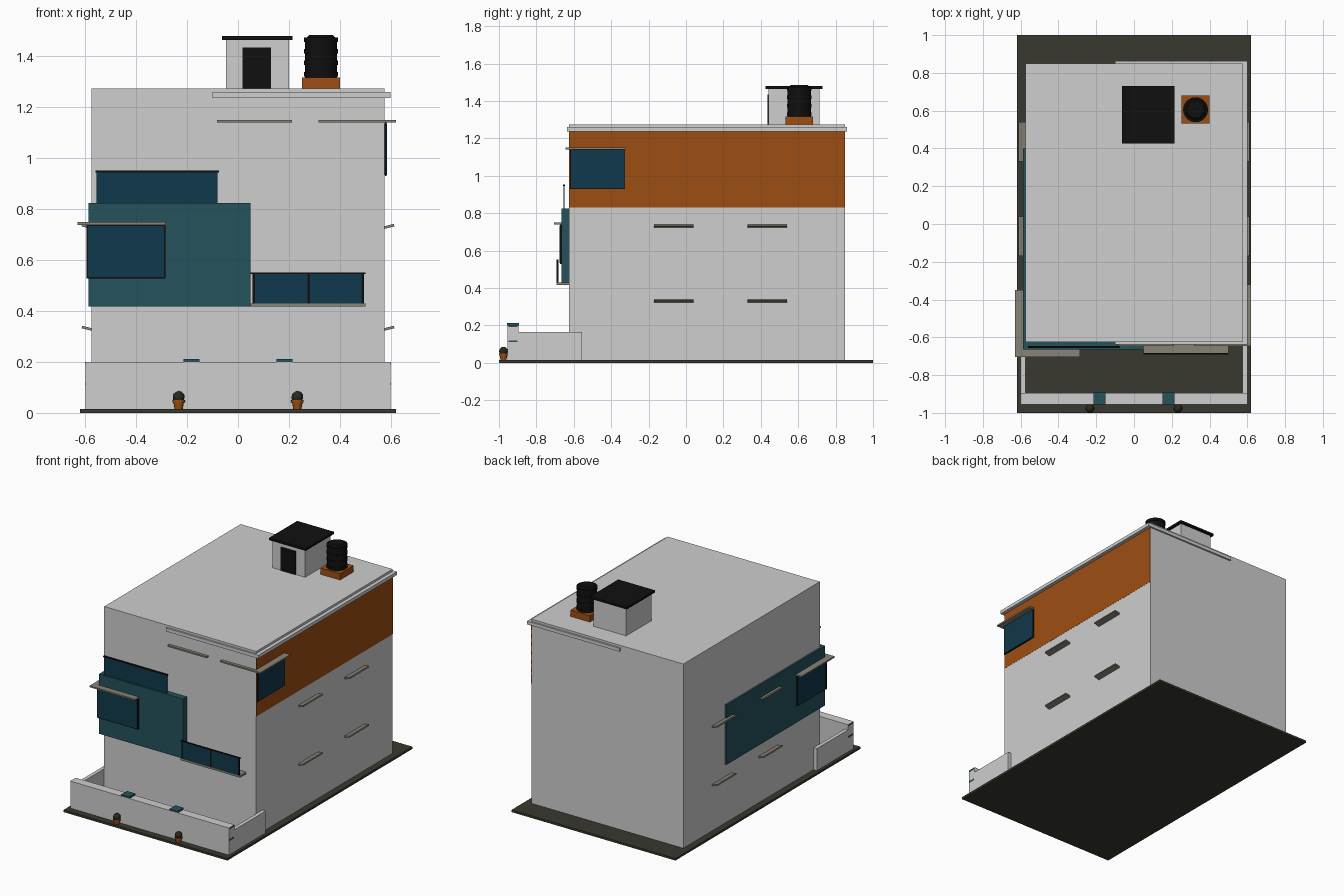
import bpy
from math import radians

cube = bpy.data.objects.get("Cube")
if cube:
    bpy.data.objects.remove(cube, do_unlink=True)


def material(name, red, green, blue):
    mat = bpy.data.materials.new(name)
    mat.use_nodes = True
    mat.diffuse_color = (red, green, blue, 1)
    shader = mat.node_tree.nodes["Principled BSDF"]
    shader.inputs["Base Color"].default_value = mat.diffuse_color
    return mat


plaster = material("pale grey plaster", .62, .62, .62)
teal = material("teal cladding", .018, .085, .105)
glass = material("dark blue glass", .005, .04, .072)
paving = material("dark paving", .04, .04, .028)
clay = material("orange brown", .34, .076, .006)
stone = material("taupe stone", .25, .23, .185)
black = material("black metal", .005, .005, .005)
leaf = material("dark foliage", .025, .025, .015)

# Main planes of the building
front, back, side = -.625, .85, .575
ground, roof = .015, 1.275
thin = .005


def finish(name, mat):
    part = bpy.context.object
    part.name = name
    part.data.materials.append(mat)
    return part


def box(name, mat, x, y, z):
    """Box between the low and high ends given for each axis."""
    spans = [sorted(x), sorted(y), sorted(z)]
    bpy.ops.mesh.primitive_cube_add(size=1, location=[(low + high) / 2 for low, high in spans])
    part = finish(name, mat)
    part.scale = [high - low for low, high in spans]
    bpy.ops.object.transform_apply(location=False, rotation=False, scale=True)
    return part


def drum(name, mat, bottom_radius, top_radius, x, y, z, sides=16):
    low, high = z
    bpy.ops.mesh.primitive_cone_add(vertices=sides, radius1=bottom_radius, radius2=top_radius,
                                    depth=high - low, location=(x, y, (low + high) / 2))
    return finish(name, mat)


def around(centre, half):
    return centre - half, centre + half


def grow(span, amount):
    return span[0] - amount, span[1] + amount


def framed_window(name, x, y, z, facing):
    """Glass pane with a thin black frame set just behind its face."""
    frame = [grow(span, -thin / 3 if axis == facing else thin)
             for axis, span in zip("xyz", (x, y, z))]
    box(name + "_frame", black, *frame)
    box(name + "_glass", glass, x, y, z)


def canopy(name, x, y, bottom):
    box(name, stone, x, y, (bottom, bottom + 2 * thin))


# Plot and main block
box("ground_slab", paving, (-.62, .62), (-1, 1), (0, ground))
box("main_block", plaster, (-side, side), (front, back), (thin, roof))
box("roof_ledge", plaster, (-.1, .6), (front - .012, back + .012), (1.237, 1.26))
box("left_side_panel", clay, (side - thin, side + .001), (front, back), (.83, 1.24))

# Teal cladding wrapping the front right corner
cladding_face = -side - .012
cladding_height = (.417, .825)
box("front_cladding", teal, (cladding_face, .05), (front - .04, front), cladding_height)
box("side_cladding", teal, (cladding_face, -side), (front, .4), cladding_height)

# Upper balcony screen
screen_width = (-.555, -.08)
screen_depth = around(-.652, thin / 2)
box("upper_screen", glass, screen_width, screen_depth, (.825, .945))
box("upper_screen_rail", black, grow(screen_width, thin), grow(screen_depth, thin / 2),
    (.945, .953))

# Corner window with an L-shaped canopy
corner_height = (.533, .735)
framed_window("corner_window_front", (-.59, -.29), (-.675, -.66), corner_height, "y")
framed_window("corner_window_side", (-.594, -side), (-.67, -.36), corner_height, "x")
canopy("corner_canopy_front", (-.63, -.285), (-.705, -.66), .739)
canopy("corner_canopy_side", (-.63, -side), (-.665, -.35), .739)

# Lower balcony: sill, glass screen, posts and rail
balcony_width = (.05, .5)
balcony_height = (.43, .546)
balcony_depth = around(-.687, thin / 2)
box("balcony_sill", stone, balcony_width, (-.692, front), (.417, .43))
box("balcony_glass", glass, grow(balcony_width, -.01), balcony_depth, balcony_height)
for x in (.062, .278, .49):
    box("balcony_post", black, around(x, thin), grow(balcony_depth, thin / 3), balcony_height)
box("balcony_rail", black, balcony_width, grow(balcony_depth, thin / 2), (.545, .551))

# High window on the left side, and the canopies level with it
framed_window("side_window", (side, .585), (-.615, -.33), (.935, 1.137), "x")
canopy("side_window_canopy", (side, .62), (-.645, -.32), 1.14)
for x in ((.317, .62), (-.083, .213)):
    canopy("front_canopy", x, (-.645, front), 1.14)

# Tilted sun shades on both sides
for hand in (-1, 1):
    for z in (.332, .732):
        for y in (-.065, .435):
            shade = box("sun_shade", stone, around(hand * .592, .022),
                        around(y, .105), around(z, thin))
            shade.rotation_euler.y = radians(-14 * hand)

# Roof stair room
room_x, room_y, room_top = (-.048, .2), (.44, .715), 1.465
box("stair_room", plaster, room_x, room_y, (roof, room_top))
box("stair_room_roof", black, grow(room_x, .015), grow(room_y, .015), (room_top, 1.48))
box("stair_room_door", black, (.018, .13), (room_y[0] - thin, room_y[0]), (roof, 1.435))

# Water tank with shallow ribs
tank_x, tank_y, tank_foot, tank_top = .326, .605, 1.318, 1.475
box("tank_base", clay, around(tank_x, .074), around(tank_y, .074), (roof, tank_foot))
drum("tank_body", black, .062, .062, tank_x, tank_y, (tank_foot, tank_top), sides=24)
for step in range(4):
    rib = around(tank_foot + .012 + step * .045, .009)
    drum("tank_rib", black, .066, .066, tank_x, tank_y, rib, sides=24)
drum("tank_lid", black, .055, .045, tank_x, tank_y, (tank_top, tank_top + .01), sides=24)

# Boundary wall with teal caps, end plates and potted shrubs
wall_end, wall_depth, wall_top = .6, (-.955, -.895), .2
pot_y, pot_rim = -.976, .045
box("front_boundary_wall", plaster, (-wall_end, wall_end), wall_depth, (ground, wall_top))
for hand in (-1, 1):
    box("side_boundary_wall", plaster, (hand * side, hand * wall_end),
        (wall_depth[1], -.557), (ground, .165))
    box("wall_cap", teal, around(hand * .183, .031), grow(wall_depth, thin / 3),
        (wall_top, wall_top + .012))
    for z in (.115, wall_top - thin):
        box("wall_end_plate", teal, around(hand * wall_end, thin / 3),
            grow(wall_depth, -thin), around(z, thin))
    pot_x = hand * .233
    drum("plant_pot", clay, .016, .021, pot_x, pot_y, (ground, pot_rim))
    drum("plant_pot_rim", clay, .024, .024, pot_x, pot_y, around(pot_rim, thin))
    bpy.ops.mesh.primitive_ico_sphere_add(subdivisions=2, radius=.024,
                                          location=(pot_x, pot_y, pot_rim + .017))
    finish("shrub", leaf)
